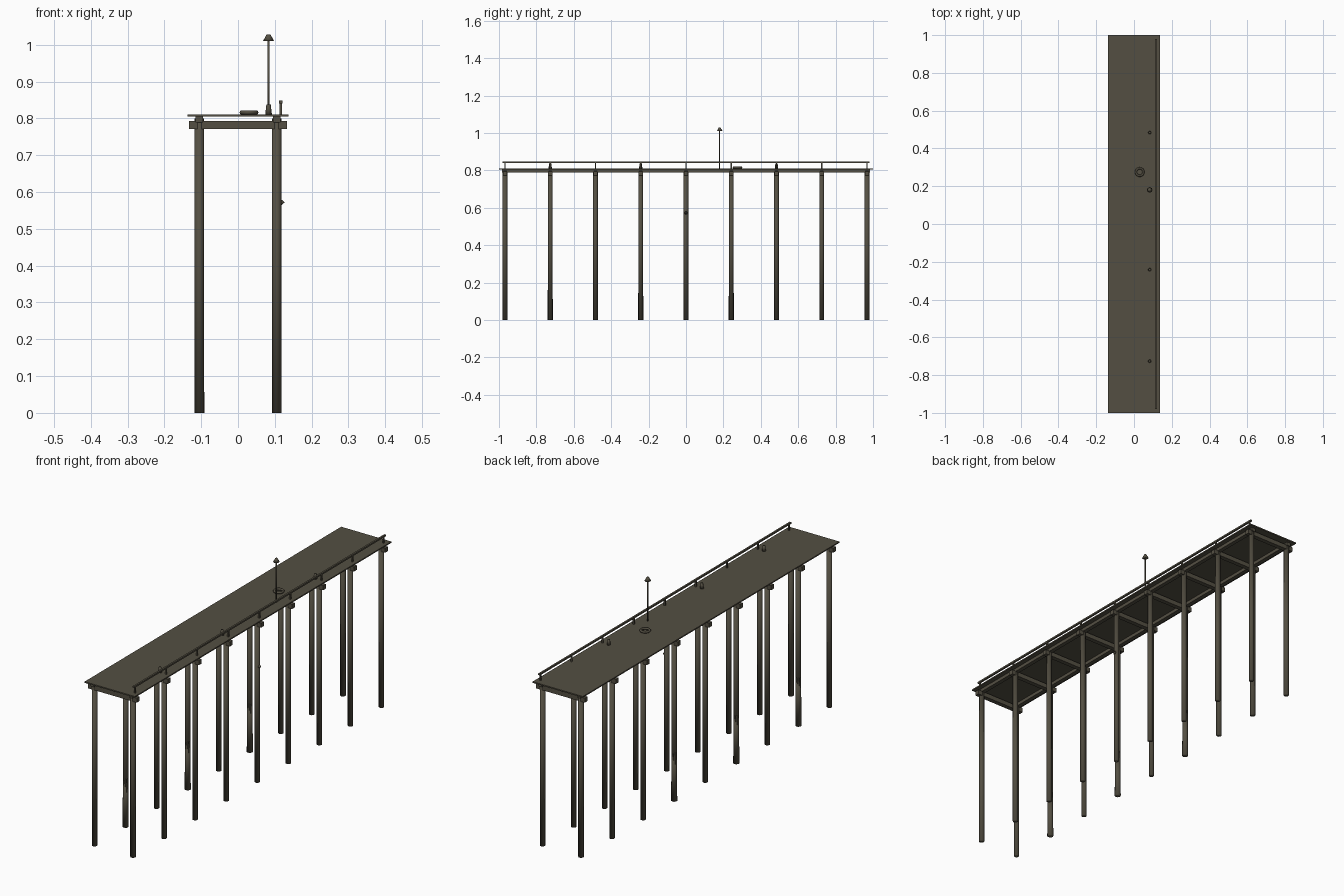
import bpy
from math import pi

cube = bpy.data.objects.get("Cube")
if cube:
    bpy.data.objects.remove(cube, do_unlink=True)

wood = bpy.data.materials.new("weathered_wood")
wood.use_nodes = True
COLOUR = (0.088, 0.078, 0.055, 1)
wood.diffuse_color = COLOUR
wood.node_tree.nodes["Principled BSDF"].inputs["Base Color"].default_value = COLOUR


def finish(name, smooth=False):
    ob = bpy.context.object
    ob.name = name
    ob.data.materials.append(wood)
    if smooth:
        bpy.ops.object.shade_smooth()
    return ob


def box(name, x, y, z, sx, sy, sz):
    """Box centred on x and y, with its underside at z."""
    bpy.ops.mesh.primitive_cube_add(size=1, location=(x, y, z + sz / 2))
    bpy.context.object.scale = (sx, sy, sz)
    bpy.ops.object.transform_apply(location=False, rotation=False)
    return finish(name)


def post(name, x, y, z, r1, r2, h, sides=8, smooth=True):
    """Upright round part, with its underside at z."""
    bpy.ops.mesh.primitive_cone_add(vertices=sides, radius1=r1, radius2=r2,
                                    depth=h, location=(x, y, z + h / 2))
    return finish(name, smooth)


BAYS = [i * 0.242 for i in range(-4, 5)]
DECK = 0.811

# deck and the beams under its long sides
box("deck", 0, 0, 0.805, 0.274, 2, 0.006)
for side in (-1, 1):
    box("stringer", side * 0.105, 0, 0.789, 0.02, 1.97, 0.016)

# pile pairs, cross beams and rail posts
for i, y in enumerate(BAYS):
    for side in (-1, 1):
        post("pile", side * 0.105, y, 0, 0.0125, 0.0125, 0.80, 12)
    box("cross_beam", 0, y, 0.771, 0.266, 0.022, 0.022)
    box("rail_post", 0.116, y, DECK, 0.007, 0.007, 0.03)

# growth around the feet of some piles
for i in (1, 3, 5):
    post("pile_growth", -0.105, BAYS[i], 0, 0.0145, 0.0125, 0.24, 10)

# handrail
box("handrail", 0.116, 0, 0.840, 0.009, 1.96, 0.008)

# mooring bollards
for y in (-0.726, -0.242, 0.484):
    post("bollard", 0.083, y, DECK, 0.009, 0.006, 0.026)

# lamp
post("lamp_pole", 0.083, 0.18, DECK, 0.003, 0.003, 0.2)
post("lamp_shade", 0.083, 0.18, 1.01, 0.015, 0.005, 0.018)

# coiled rope
bpy.ops.mesh.primitive_torus_add(major_segments=16, minor_segments=6,
                                 major_radius=0.02, minor_radius=0.006,
                                 location=(0.03, 0.275, DECK + 0.005))
finish("rope_coil", True)

# knob on the middle pile
bpy.ops.mesh.primitive_cone_add(vertices=8, radius1=0.009, radius2=0.001, depth=0.010,
                                location=(0.121, 0, 0.572), rotation=(0, pi / 2, 0))
finish("pile_knob", True)
